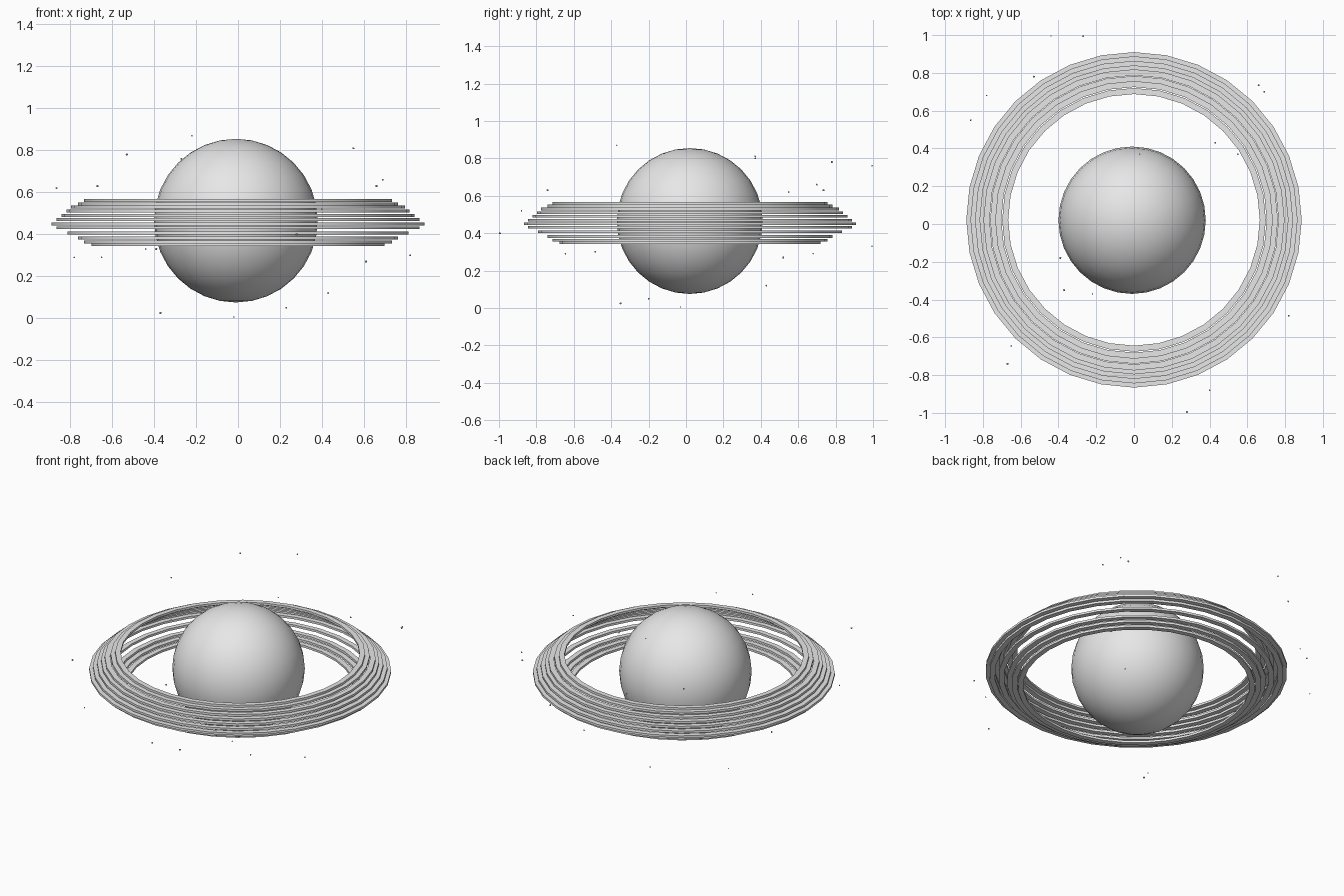
import bpy, bmesh, math
from mathutils import Matrix, Vector

if "Cube" in bpy.data.objects:
    bpy.data.objects.remove(bpy.data.objects["Cube"])

# Single plain grey
grey = bpy.data.materials.new("light_grey")
grey.use_nodes = True
grey.diffuse_color = (0.8, 0.8, 0.8, 1)
grey.node_tree.nodes["Principled BSDF"].inputs["Base Color"].default_value = (0.8, 0.8, 0.8, 1)


def add_object(name, bm, location, smooth=True):
    mesh = bpy.data.meshes.new(name)
    bm.to_mesh(mesh)
    bm.free()
    mesh.materials.append(grey)
    obj = bpy.data.objects.new(name, mesh)
    obj.location = location
    bpy.context.collection.objects.link(obj)
    if smooth:
        bpy.ops.object.select_all(action='DESELECT')
        obj.select_set(True)
        bpy.context.view_layer.objects.active = obj
        bpy.ops.object.shade_smooth_by_angle(angle=math.radians(30))
    return obj


def add_ring(name, outer, z, width=0.032, height=0.014, segments=32):
    """Flat washer with a rectangular cross-section."""
    bm = bmesh.new()
    section = [(outer - width, -height / 2), (outer, -height / 2),
               (outer, height / 2), (outer - width, height / 2)]
    loops = []
    for i in range(segments):
        a = math.tau * i / segments
        loops.append([bm.verts.new((r * math.cos(a), r * math.sin(a), h)) for r, h in section])
    for i in range(segments):
        p, q = loops[i], loops[(i + 1) % segments]
        for k in range(4):
            bm.faces.new((p[k], q[k], q[(k + 1) % 4], p[(k + 1) % 4]))
    bmesh.ops.recalc_face_normals(bm, faces=bm.faces)
    add_object(name, bm, (0, 0.022, z))


# Planet body
bm = bmesh.new()
bmesh.ops.create_uvsphere(bm, u_segments=32, v_segments=16, radius=0.39)
add_object("planet", bm, (-0.01, 0.02, 0.465))

# Stacked rings: outer radius and height, from the top down
rings = [(0.735, 0.560), (0.762, 0.545), (0.797, 0.529), (0.818, 0.510),
         (0.842, 0.490), (0.866, 0.470), (0.888, 0.450), (0.866, 0.431),
         (0.812, 0.407), (0.762, 0.382), (0.735, 0.363), (0.698, 0.350)]
for n, (radius, z) in enumerate(rings, 1):
    add_ring(f"ring_{n:02d}", radius, z)

# Tiny drifting rocks scattered around the planet
rocks = [(-0.44, 0.995, 0.33), (-0.27, 0.995, 0.76), (-0.53, 0.78, 0.78),
         (-0.78, 0.68, 0.29), (-0.865, 0.55, 0.62), (-0.39, -0.18, 0.33),
         (-0.65, -0.645, 0.29), (0.82, -0.485, 0.30), (0.28, -0.995, 0.40),
         (0.40, -0.88, 0.52), (0.69, 0.70, 0.66), (0.66, 0.735, 0.63),
         (0.03, 0.37, 0.80), (0.23, -0.20, 0.05), (-0.37, -0.35, 0.025),
         (-0.02, -0.03, 0.006), (0.43, 0.43, 0.12), (0.61, 0.52, 0.27),
         (-0.22, -0.37, 0.87), (0.55, 0.37, 0.81), (-0.67, -0.74, 0.63)]
bm = bmesh.new()
for n, p in enumerate(rocks):
    size = 0.004 + 0.001 * (n % 3)
    turn = Matrix.Rotation(n * 1.3, 4, Vector((1, 0.5, 0.3)))
    bmesh.ops.create_icosphere(bm, subdivisions=1, radius=size,
                               matrix=Matrix.Translation(p) @ turn)
add_object("drifting_rocks", bm, (0, 0, 0), smooth=False)
